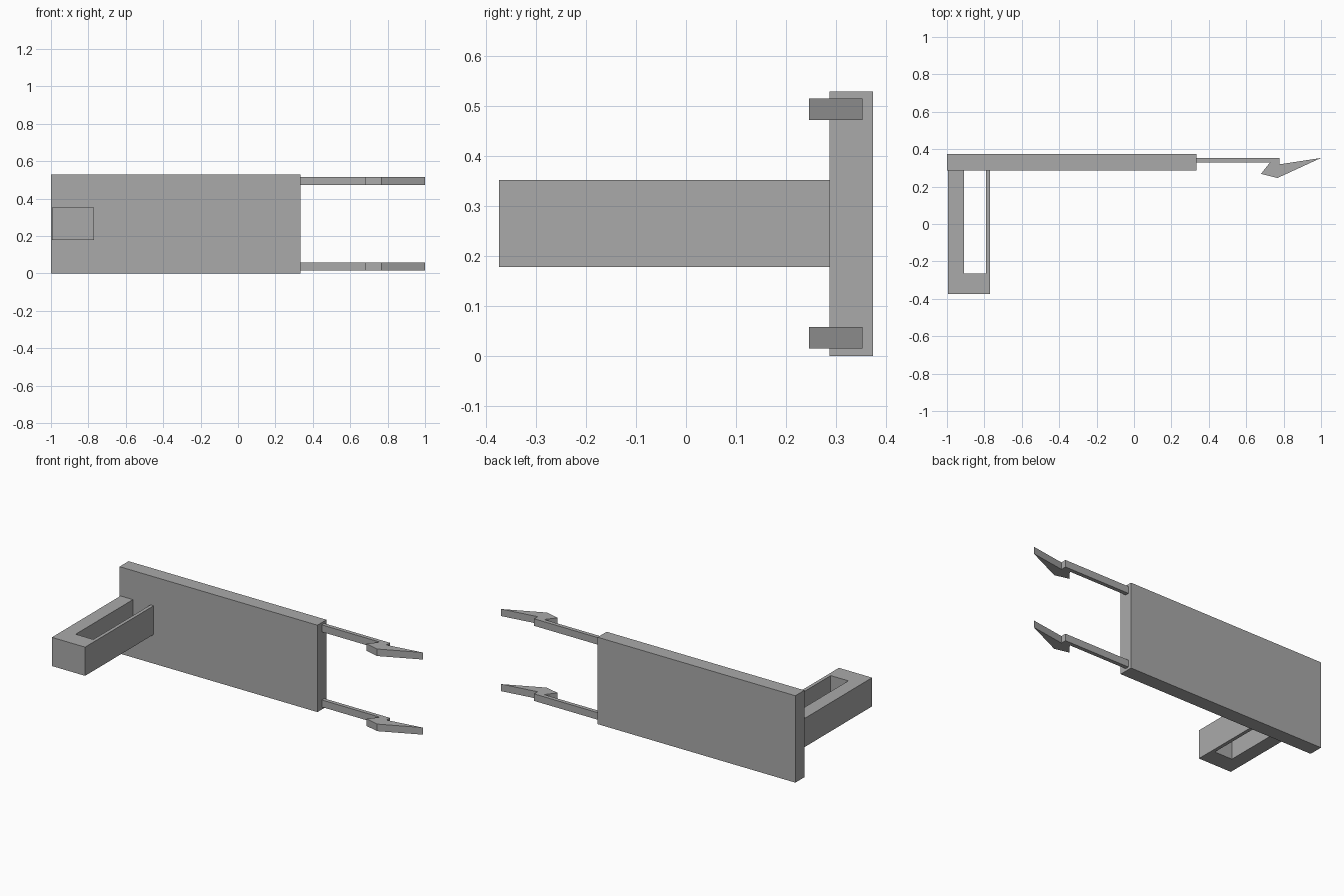
import bpy
import bmesh

cube = bpy.data.objects.get("Cube")
if cube:
    bpy.data.objects.remove(cube, do_unlink=True)

grey = bpy.data.materials.new("matte grey")
grey.use_nodes = True
colour = (0.4, 0.4, 0.4, 1)
grey.diffuse_color = colour
grey.node_tree.nodes["Principled BSDF"].inputs["Base Color"].default_value = colour


def extrude_outline(name, outline, bottom, top):
    """Raise a flat outline (x, y) into a solid between two heights."""
    bm = bmesh.new()
    face = bm.faces.new([bm.verts.new((x, y, bottom)) for x, y in outline])
    result = bmesh.ops.extrude_face_region(bm, geom=[face])
    raised = [v for v in result["geom"] if isinstance(v, bmesh.types.BMVert)]
    bmesh.ops.translate(bm, verts=raised, vec=(0, 0, top - bottom))
    bmesh.ops.recalc_face_normals(bm, faces=bm.faces)
    mesh = bpy.data.meshes.new(name)
    bm.to_mesh(mesh)
    bm.free()
    mesh.materials.append(grey)
    obj = bpy.data.objects.new(name, mesh)
    bpy.context.collection.objects.link(obj)
    return obj


# Upright back plate
plate_front, plate_back, plate_end = 0.287, 0.374, 0.335
extrude_outline("back_plate", [(-1, plate_front), (plate_end, plate_front),
                               (plate_end, plate_back), (-1, plate_back)], 0, 0.53)

# U-shaped handle with one thick and one thin leg
handle = [(-0.994, plate_front), (-0.994, -0.374), (-0.77, -0.374), (-0.77, plate_front),
          (-0.791, plate_front), (-0.791, -0.265), (-0.91, -0.265), (-0.91, plate_front)]
extrude_outline("handle", handle, 0.178, 0.353)

# Barbed snap arms
arm = [(plate_end, 0.329), (0.727, 0.329), (0.679, 0.268), (0.767, 0.246),
       (1, 0.353), (0.778, 0.319), (0.778, 0.353), (plate_end, 0.353)]
for name, bottom in (("lower_snap_arm", 0.015), ("upper_snap_arm", 0.473)):
    extrude_outline(name, arm, bottom, bottom + 0.043)
